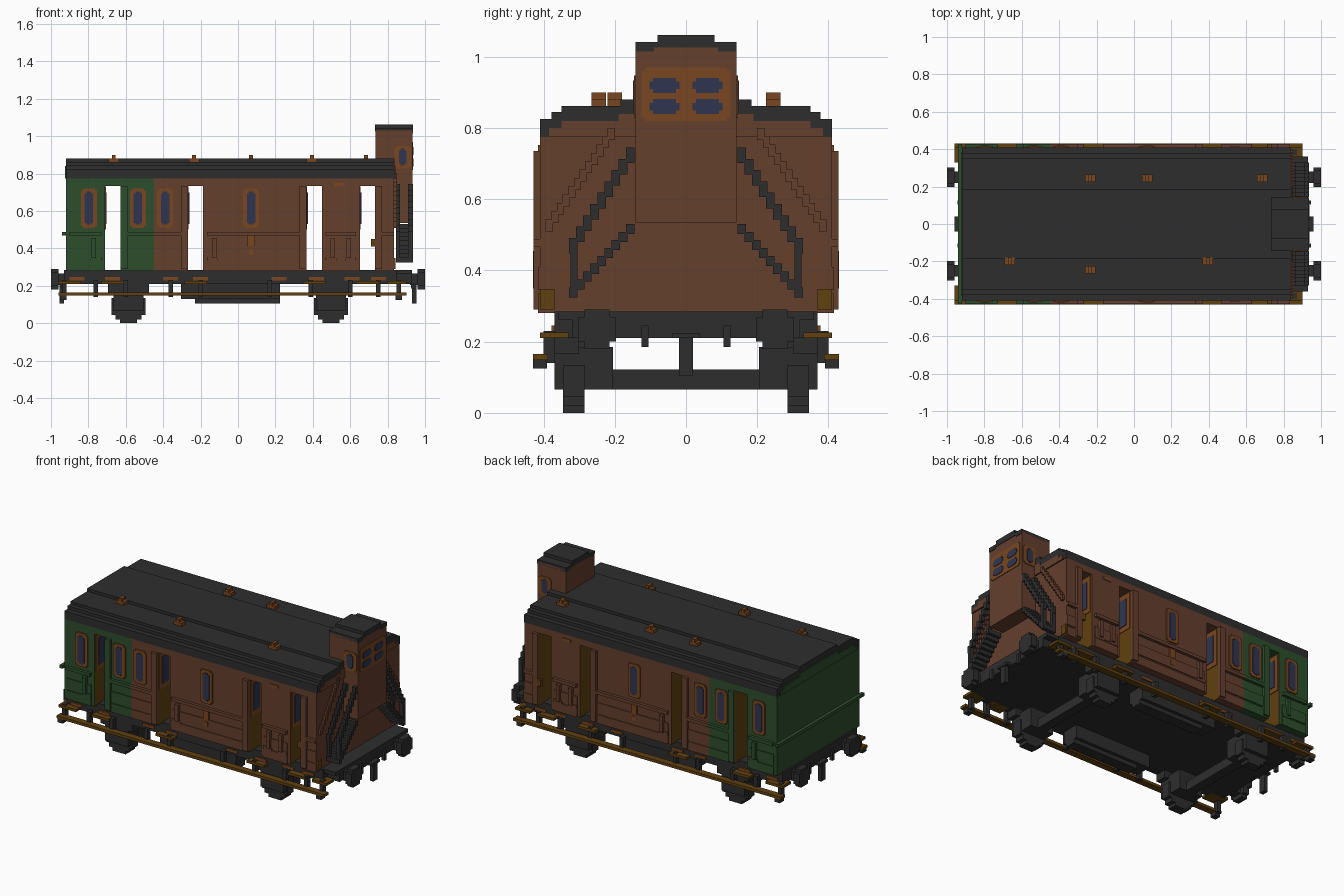
import bpy
import bmesh
from mathutils import Vector

cube = bpy.data.objects.get("Cube")
if cube:
    bpy.data.objects.remove(cube, do_unlink=True)


def material(name, *rgb):
    mat = bpy.data.materials.new(name)
    mat.use_nodes = True
    mat.diffuse_color = (*rgb, 1)
    mat.node_tree.nodes["Principled BSDF"].inputs["Base Color"].default_value = (*rgb, 1)
    return mat


charcoal = material("charcoal", .027, .027, .027)
brown = material("brown", .13, .05, .027)
green = material("green", .026, .075, .025)
orange = material("orange", .19, .062, .014)
gold = material("gold", .12, .052, .005)
blue = material("window blue", .028, .036, .08)


def build(name, mat, boxes, mirror=False):
    """One object from boxes given as (x range, y range, z range)."""
    bm = bmesh.new()
    for spans in boxes:
        low, high = (Vector(ends) for ends in zip(*spans))
        made = bmesh.ops.create_cube(bm, size=1)["verts"]
        bmesh.ops.scale(bm, vec=high - low, verts=made)
        bmesh.ops.translate(bm, vec=(low + high) / 2, verts=made)
    mesh = bpy.data.meshes.new(name)
    bm.to_mesh(mesh)
    bm.free()
    mesh.materials.append(mat)
    obj = bpy.data.objects.new(name, mesh)
    bpy.context.scene.collection.objects.link(obj)
    if mirror:
        mod = obj.modifiers.new("Mirror sides", "MIRROR")
        mod.use_axis = (False, True, False)
    return obj


def around(centre, half):
    return (centre - half, centre + half)


def pane(x, half, z, height):
    """Octagon-like stepped outline of a window, as (x range, z range) pairs."""
    step = .01
    return [(around(x, half), around(z, height - step)),
            (around(x, half - step), around(z, height))]


REAR, FRONT, SPLIT, WALL = -.92, .834, -.45, .41
FLOOR, EAVES = .28, .775
doors = [-.67, -.227, .407, .692]
GAP = .041

# Body sections between the door passages
edges = [REAR] + [d + s for d in doors for s in (-GAP, GAP)] + [FRONT]
sections = []
for start, end in zip(edges[::2], edges[1::2]):
    if start < SPLIT < end:
        sections += [(start, SPLIT, green), (SPLIT, end, brown)]
    else:
        sections.append((start, end, green if end < SPLIT else brown))
for i, (start, end, mat) in enumerate(sections):
    part = build(f"body_section_{i}", mat, [((start, end), (-WALL, WALL), (FLOOR, EAVES))])
    part.data.materials.append(gold)
    for face in part.data.polygons:
        inner = REAR + .01 < face.center.x < FRONT - .01
        if abs(face.normal.x) > .9 and inner:
            face.material_index = 1

# Lintels over the doors and jamb windows inside them
for d in doors:
    mat = green if d < SPLIT else brown
    build("door_lintel", mat, [(around(d, GAP), (-WALL, WALL), (.735, EAVES))])
    jamb = d - GAP
    build("jamb_frame", orange, [((jamb, jamb + .004), (.29, .40), (.5, .73))], True)
    build("jamb_window", blue, [((jamb, jamb + .008), around(.345, .03), (.53, .7))], True)
    side = 1 if d in (doors[0], doors[3]) else -1
    build("door_pillar", mat, [(around(d + side * .06, .019), (WALL, .428), (.29, .735))], True)
    build("grab_handle", mat, [(around(d - side * .1, .012), (WALL, .43), (.35, .455)),
                               (around(d - side * .09, .03), (WALL, .42), (.335, .355))], True)

# Waist rail and lower plank lines along the sides
for start, end, mat in sections:
    if end - start > .1:
        inset = (start + .02, end - .02) if end - start > .2 else (start, end)
        build("waist_rail", mat, [(inset, (WALL, .428), (.468, .488))], True)
        build("lower_boards", mat, [(inset, (WALL, .416), (.345, .41)),
                                    (inset, (WALL, .416), (FLOOR, .335))], True)
build("rear_waist_rail", green, [((-.94, REAR), (-.428, .428), (.468, .488))])

# Side windows
for x in (-.797, -.535, -.39, .07):
    build("window_frame", orange,
          [(a, (WALL, .418), b) for a, b in pane(x, .042, .615, .105)], True)
    build("window_pane", blue,
          [(a, (WALL, .421), b) for a, b in pane(x, .023, .615, .088)], True)
build("side_emblem", orange, [(around(.07, .02), (WALL, .419), (.41, .475)),
                              (around(.07, .012), (WALL, .419), (.365, .395)),
                              (around(.54, .028), (WALL, .415), (.735, .752))], True)
build("door_latch", gold, [(around(.723, .012), (WALL, .428), (.41, .45))], True)

# Stepped roof and the end gables beneath it
tiers = [(WALL, .825), (.378, .845), (.35, .862), (.184, .88)]
build("roof", charcoal, [((REAR, FRONT + .004), (-w, w), (EAVES, top)) for w, top in tiers])
for name, mat, span in (("front_gable", brown, (FRONT, FRONT + .008)),
                        ("rear_gable", green, (REAR - .006, REAR))):
    build(name, mat, [(span, (-.385, .385), (EAVES, .8)), (span, (-.35, .35), (EAVES, .82)),
                      (span, (-.19, .19), (EAVES, .84))])

# Roof vents
for x, y in ((-.235, .245), (.07, .245), (.685, .245), (-.665, -.2), (-.235, -.245), (.395, -.2)):
    build("roof_vent", orange, [(around(x, .028), around(y, .02), (.86, .882)),
                                (around(x, .01), around(y, .02), (.88, .9))])

# Brakeman's cabin
build("cabin", brown, [((.735, .932), (-.142, .142), (.535, 1.03))])
build("cabin_roof", charcoal, [((.733, .935), (-.142, .142), (1.026, 1.042)),
                               ((.733, .935), (-.08, .08), (1.04, 1.062)),
                               ((.735, .935), (.09, .142), (1.015, 1.03)),
                               ((.735, .935), (-.142, -.09), (1.015, 1.03))])
build("cabin_end_frame", orange, [((.93, .936), a, b) for a, b in pane(0, .125, .895, .075)])
build("cabin_end_panes", blue, [((.93, .939), a, b) for z in (.86, .92)
                                for a, b in pane(.06, .042, z, .021)], True)
build("cabin_side_frame", orange,
      [(a, (.14, .146), b) for a, b in pane(.88, .045, .888, .06)], True)
build("cabin_side_pane", blue,
      [(a, (.14, .149), b) for a, b in pane(.88, .02, .888, .045)], True)


# Stepped stairs and handrails on both sides of the cabin
def staircase(name, mat, spans, start, end, count, thick):
    (y0, z0), (y1, z1) = start, end
    dy, dz = (y1 - y0) / count, (z1 - z0) / count
    build(name, mat, [(x, (y0 + i * dy, y0 + (i + 1) * dy + .004),
                       (z0 + (i + 1) * dz - thick, z0 + i * dz))
                      for i in range(count) for x in spans], True)


rails = [(.845, .865), (.91, .935)]
staircase("handrail", charcoal, rails, (.145, .745), (.325, .46), 9, .012)
build("handrail_post", charcoal, [(x, (.305, .325), (.34, .47)) for x in rails], True)
staircase("stair_treads", charcoal, [(.845, .935)], (.145, .53), (.325, .33), 9, .006)
staircase("end_wall_trim", brown, [(FRONT, .85)], (.2, .8), (.39, .52), 12, .01)
build("end_corner_plate", gold, [((FRONT, .842), (.37, WALL), (.29, .348))], True)

# Underframe and end platform
build("underframe", charcoal, [((-.93, .85), (-.37, .37), (.21, FLOOR + .005)),
                               ((.85, .93), (-.32, .32), (.21, .285)),
                               ((.85, .93), (-.36, .36), (.262, .285))])
build("battery_boxes", charcoal, [((-.305, .225), (.23, .34), (.13, .21)),
                                  ((-.23, .225), (.25, .32), (.105, .13))], True)

# Wheels, axle boxes and axles
for x in (-.585, .497):
    disc = [((x - w, x + w), (.285, .345), around(.09, h))
            for w, h in ((.09, .045), (.07, .07), (.045, .09))]
    boxes = [(around(x, .08), (.205, .37), (.065, .185)),
             (around(x, .11), (.3, .37), (.165, .215))]
    build("wheels", charcoal, disc + boxes, True)
    build("axle", charcoal, [(around(x, .03), (-.3, .3), (.065, .122))])

# Buffers, hooks and hoses at both ends
for s in (-1, 1):
    def out(a, b):
        return tuple(sorted((s * a, s * b)))
    build("buffers", charcoal, [(out(.92, .965), around(.25, .03), around(.235, .03)),
                                (out(.96, 1), around(.25, .053), around(.235, .035)),
                                (out(.96, 1), around(.25, .035), around(.235, .055))], True)
    build("coupling_hook", charcoal, [(out(.91, .96), (-.04, .04), (.21, .225)),
                                      (out(.93, .955), (-.02, .02), (.105, .225))])
    build("brake_hoses", charcoal, [(out(.925, .945), around(.115, .01), (.185, .245))], True)

# Footboards, hangers and brackets
build("long_footboard", gold, [((-.96, .9), (.388, .43), (.148, .165))], True)
steps = [(d, .06) for d in doors] + [(-.9, .06), (.85, .05)]
build("upper_steps", gold, [(around(x, w), (.33, WALL), (.21, .226)) for x, w in steps], True)
hangers = [-.93, -.76, -.6, -.36, -.2, .17, .39, .6, .75, .86]
build("step_hangers", charcoal, [(around(x, .012), (.37, .4), (.14, .23)) for x in hangers], True)
build("hanger_feet", charcoal, [(around(x, .018), (.39, .43), (.125, .15))
                                for x in (-.935, .86)], True)
build("step_brackets", orange, [(around(x, .04), (.36, .378), (.228, .246))
                                for x in (-.86, -.67, -.36, -.2, .22, .42, .61, .75)], True)
